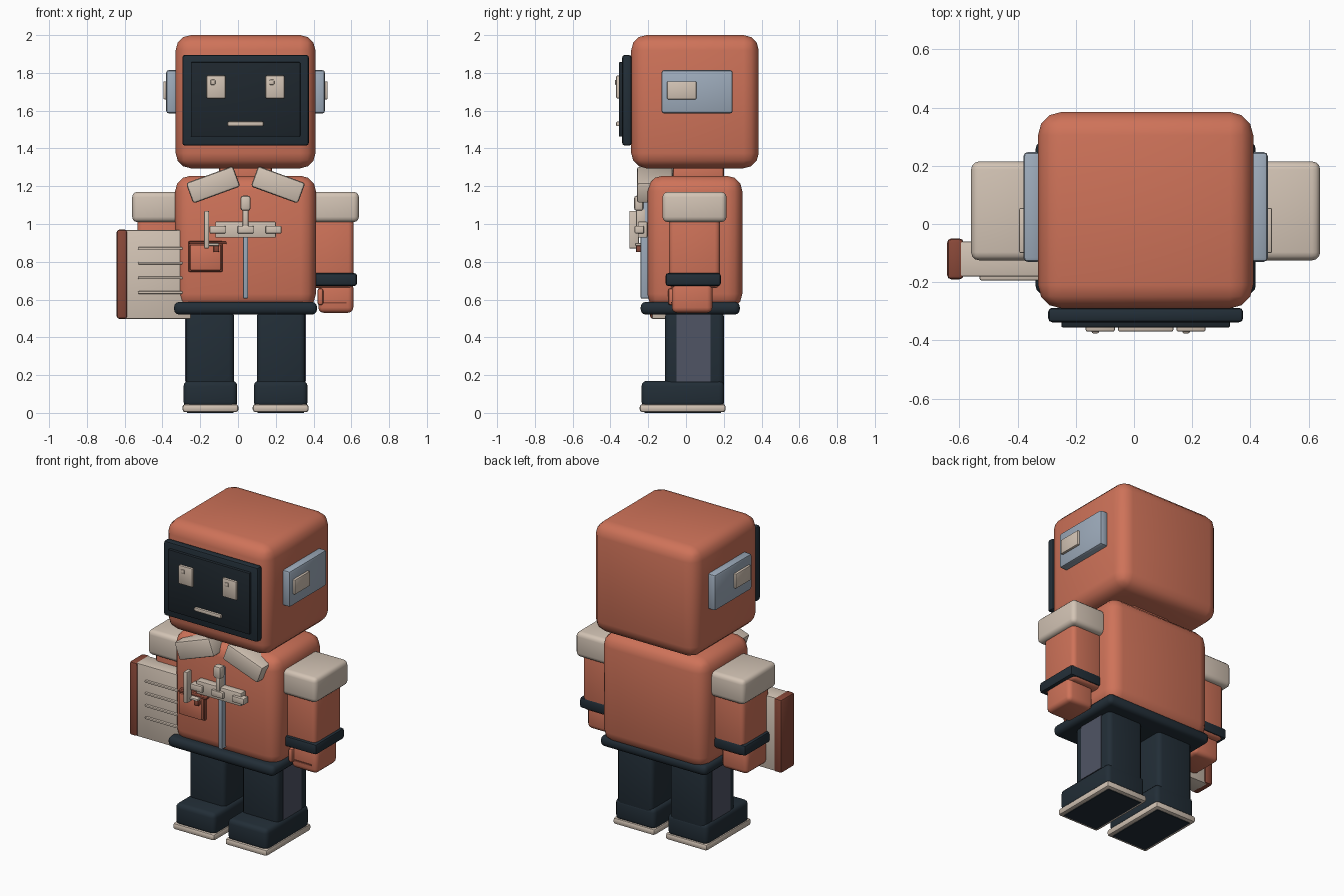
import bpy, math
from mathutils import Vector

if "Cube" in bpy.data.objects:
    bpy.data.objects.remove(bpy.data.objects["Cube"], do_unlink=True)

MIDLINE = 0.04  # the body is mirrored about this x
SHARP, FINE, SOFT, PADDED, ROUND = 0, 0.006, 0.014, 0.028, 0.08  # edge rounding
FACE, CHEST = -0.37, -0.24  # front planes of face details and chest details
SIDES = (("left", 1), ("right", -1))


def material(name, *rgb):
    result = bpy.data.materials.new(name)
    result.use_nodes = True
    colour = (*rgb, 1)
    result.diffuse_color = colour
    result.node_tree.nodes["Principled BSDF"].inputs["Base Color"].default_value = colour
    return result


CORAL = material("coral", 0.62, 0.17, 0.1)
CREAM = material("cream", 0.65, 0.55, 0.46)
NAVY = material("dark navy", 0.016, 0.027, 0.038)
SCREEN = material("screen black", 0.013, 0.02, 0.027)
STEEL = material("steel blue", 0.34, 0.41, 0.5)
BRICK = material("brick red", 0.25, 0.065, 0.04)
SLATE = material("slate", 0.08, 0.09, 0.13)


def box(name, colour, width, y, z, x=0, bevel=SOFT, tilt=0):
    """Rounded box: x is its centre from the midline, y and z are its extents."""
    centre = Vector((MIDLINE + x, sum(y) / 2, sum(z) / 2))
    bpy.ops.mesh.primitive_cube_add(size=1, location=centre)
    part = bpy.context.object
    part.name = name
    part.scale = (width, y[1] - y[0], z[1] - z[0])
    bpy.ops.object.transform_apply(location=False, rotation=False, scale=True)
    part.rotation_euler.y = math.radians(tilt)
    part.data.materials.append(colour)
    if bevel:
        rounding = part.modifiers.new("Rounding", 'BEVEL')
        rounding.width = bevel
        rounding.segments = 3 if bevel > SOFT else 2
        bpy.ops.object.modifier_apply(modifier=rounding.name)
        bpy.ops.object.shade_smooth_by_angle(angle=math.radians(40))


def pair(name, colour, width, y, z, x, bevel=SOFT, tilt=0):
    """The same box on the left and mirrored on the right."""
    for side, sign in SIDES:
        box(f"{side}_{name}", colour, width, y, z, sign * x, bevel, sign * tilt)


def plate(name, colour, width, height, z, front, x=0, bevel=FINE):
    """Thin detail facing the front, centred on x and z."""
    box(name, colour, width, (front, front + 0.05), (z - height / 2, z + height / 2), x, bevel)


# Head and screen
box("head", CORAL, width=0.74, y=(-0.29, 0.385), z=(1.295, 2), bevel=ROUND)
plate("screen_mount", NAVY, width=0.6, height=0.4, z=1.65, front=-0.31, bevel=SHARP)
plate("screen_frame", NAVY, width=0.67, height=0.48, z=1.655, front=-0.338, bevel=SOFT)
plate("screen", SCREEN, width=0.58, height=0.395, z=1.66, front=-0.356)

# Face details
for side, sign in SIDES:
    eye = sign * 0.156
    plate(side + "_eye", CREAM, width=0.1, height=0.12, z=1.725, front=FACE, x=eye)
    plate(side + "_eye_glint", CREAM, width=0.026, height=0.028, z=1.75,
          front=FACE - FINE, x=eye - 0.017)
plate("mouth", CREAM, width=0.19, height=0.024, z=1.53, front=FACE)

# Ear panels
pair("ear_panel", STEEL, width=0.06, y=(-0.13, 0.247), z=(1.585, 1.815), x=0.39)
pair("ear_button", CREAM, width=0.05, y=(-0.1, 0.055), z=(1.66, 1.755), x=0.41, bevel=FINE)

# Neck, torso, belt and collar
box("neck", CORAL, width=0.28, y=(-0.07, 0.2), z=(1.2, 1.33))
box("torso", CORAL, width=0.745, y=(-0.205, 0.298), z=(0.55, 1.255), bevel=ROUND)
box("belt", NAVY, width=0.757, y=(-0.24, 0.285), z=(0.52, 0.588), bevel=PADDED)
pair("collar", CREAM, width=0.265, y=(-0.26, -0.07), z=(1.15, 1.265), x=0.172, tilt=20)

# Zip with chest strap and clips
plate("zip", STEEL, width=0.027, height=0.525, z=0.868, front=CHEST)
plate("zip_pull", CREAM, width=0.054, height=0.08, z=1.11, front=-0.275, bevel=SOFT)
plate("zip_tab", CREAM, width=0.03, height=0.1, z=1.03, front=-0.265)
plate("chest_strap", CREAM, width=0.32, height=0.085, z=0.97, front=-0.255)
for name, x in (("right", -0.148), ("middle", 0), ("left", 0.148)):
    plate(name + "_strap_clip", CREAM, width=0.085, height=0.04, z=0.97, front=-0.272, x=x)

# Pocket and pen
POCKET = -0.212
plate("pocket_trim", BRICK, width=0.18, height=0.163, z=0.828, front=-0.222, x=POCKET)
plate("pocket", CORAL, width=0.163, height=0.135, z=0.822, front=CHEST, x=POCKET)
plate("pocket_edge", BRICK, width=0.2, height=0.014, z=0.9, front=CHEST, x=-0.2)
plate("pocket_button", BRICK, width=0.03, height=0.035, z=0.868, front=-0.265, x=-0.155)
plate("pen", CREAM, width=0.026, height=0.2, z=0.97, front=-0.3, x=-0.206)
plate("pen_clip", CREAM, width=0.08, height=0.015, z=0.892, front=-0.27, x=-0.18)

# Arms
pair("shoulder_pad", CREAM, width=0.25, y=(-0.125, 0.215), z=(1.01, 1.17), x=0.475, bevel=PADDED)
pair("arm", CORAL, width=0.22, y=(-0.09, 0.18), z=(0.66, 1.06), x=0.462, bevel=PADDED)
pair("cuff", NAVY, width=0.23, y=(-0.108, 0.184), z=(0.672, 0.74), x=0.475)
pair("hand", CORAL, width=0.185, y=(-0.075, 0.14), z=(0.53, 0.69), x=0.478, bevel=PADDED)
pair("thumb", CORAL, width=0.032, y=(-0.095, -0.02), z=(0.57, 0.66), x=0.396)
plate("finger_crease", BRICK, width=0.125, height=0.01, z=0.583, front=-0.079, x=0.472, bevel=SHARP)

# Legs and shoes
pair("leg", NAVY, width=0.255, y=(-0.11, 0.2), z=(0.1, 0.54), x=0.188, bevel=PADDED)
pair("leg_stripe", SLATE, width=0.02, y=(-0.05, 0.13), z=(0.165, 0.525), x=0.31, bevel=SHARP)
pair("shoe", NAVY, width=0.284, y=(-0.235, 0.202), z=(0.03, 0.17), x=0.186, bevel=PADDED)
pair("sole", CREAM, width=0.296, y=(-0.245, 0.21), z=(0.004, 0.046), x=0.186)
pair("sole_pad", NAVY, width=0.246, y=(-0.22, 0.185), z=(0, 0.009), x=0.186, bevel=SHARP)

# Book with ruled lines
box("book_pages", CREAM, width=0.36, y=(-0.18, -0.06), z=(0.498, 0.968), x=-0.47, bevel=FINE)
box("book_spine", BRICK, width=0.057, y=(-0.19, -0.05), z=(0.498, 0.97), x=-0.654)
for row in range(4):
    plate(f"book_line_{row + 1}", CREAM, width=0.245, height=0.014, z=0.637 + row * 0.078,
          front=-0.194, x=-0.448)
